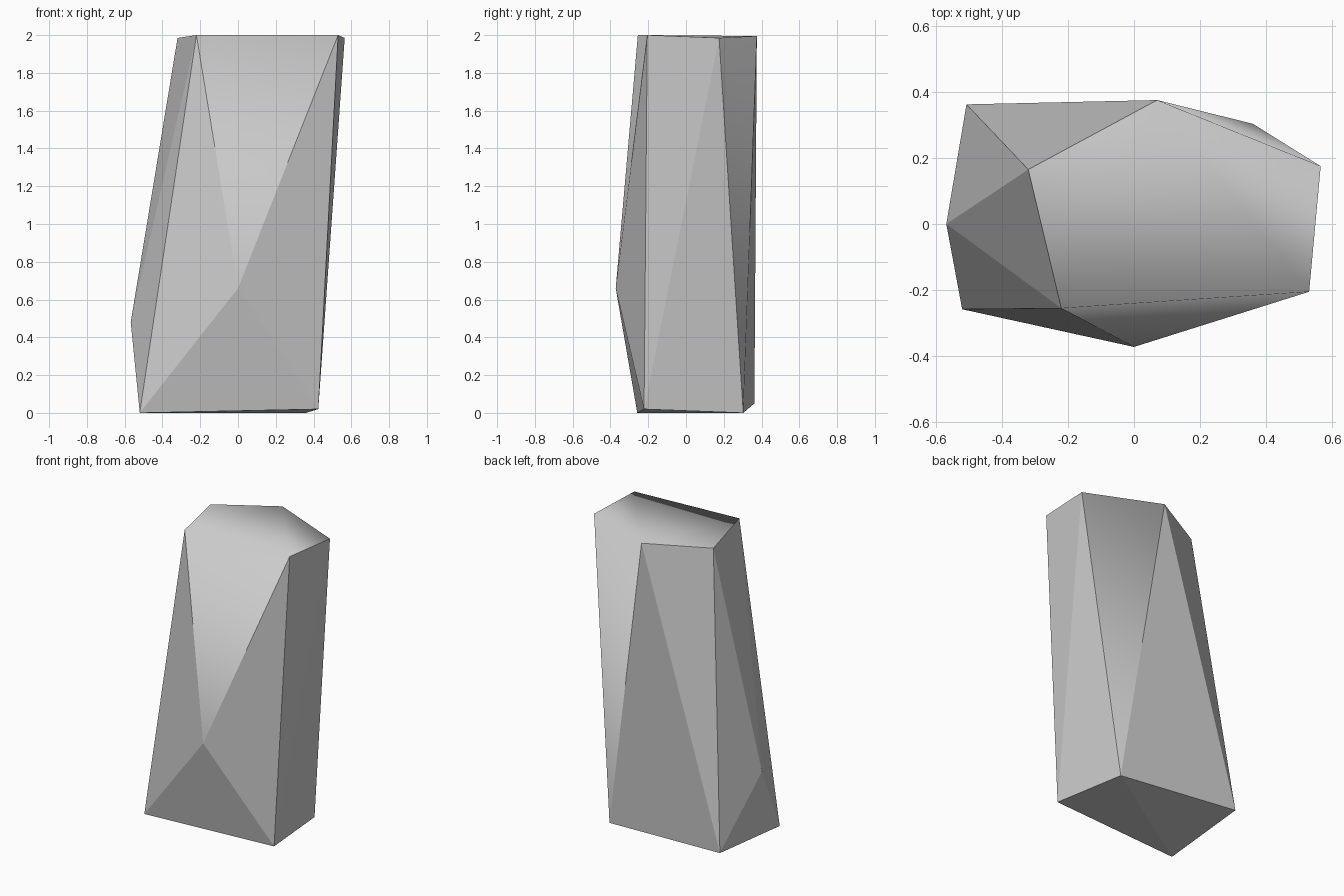
import bpy
import bmesh

if "Cube" in bpy.data.objects:
    bpy.data.objects.remove(bpy.data.objects["Cube"])

# Corner points of the faceted stone pillar, grouped by level
top = [(-0.22, -0.255, 2.0), (0.53, -0.205, 2.0), (0.565, 0.175, 1.985),
       (0.07, 0.375, 1.995), (-0.32, 0.165, 1.985)]
middle = [(0.0, -0.372, 0.66), (-0.568, 0.0, 0.48)]
base = [(-0.52, -0.258, 0.0), (0.425, -0.222, 0.02),
        (0.36, 0.303, 0.0), (-0.507, 0.362, 0.05)]

# Wrap the points in a convex hull
bm = bmesh.new()
top_verts = [bm.verts.new(p) for p in top]
mid_verts = [bm.verts.new(p) for p in middle]
base_verts = [bm.verts.new(p) for p in base]
bmesh.ops.convex_hull(bm, input=bm.verts[:])
bmesh.ops.recalc_face_normals(bm, faces=bm.faces[:])

# The top blends softly into the front and back right slopes; the rest is flat
soft = set(top_verts) | {mid_verts[0], base_verts[2]}
for face in bm.faces:
    face.smooth = (set(face.verts) <= soft
                   and sum(v in top_verts for v in face.verts) >= 2)

mesh = bpy.data.meshes.new("stone_pillar")
bm.to_mesh(mesh)
bm.free()
stone = bpy.data.objects.new("stone_pillar", mesh)
bpy.context.collection.objects.link(stone)
